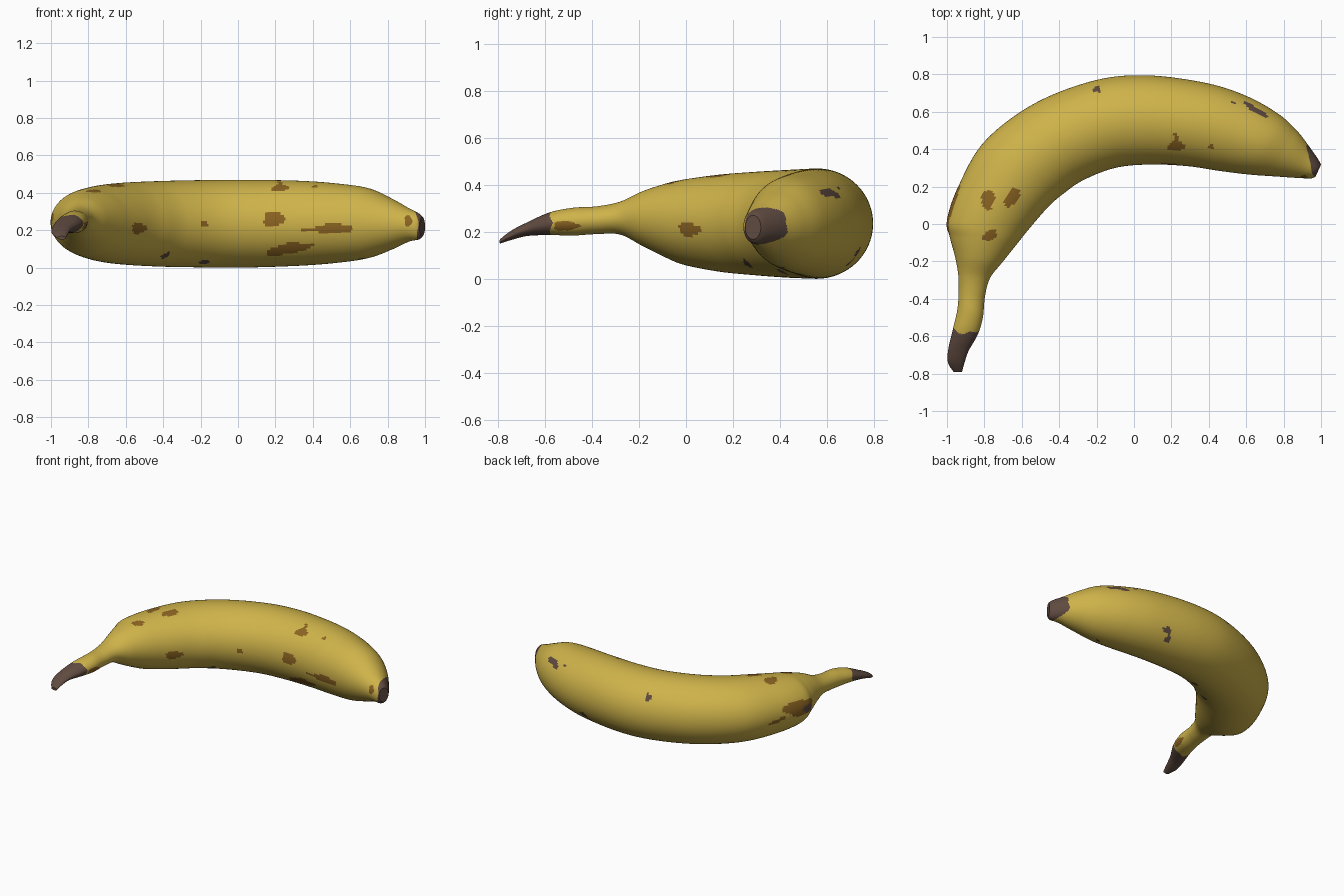
import bpy, bmesh, math
from mathutils import Vector

if "Cube" in bpy.data.objects:
    bpy.data.objects.remove(bpy.data.objects["Cube"])

SIDES, STEPS = 96, 22

def material(name, rgb):
    m = bpy.data.materials.new(name)
    m.diffuse_color = (*rgb, 1)
    m.use_nodes = True
    m.node_tree.nodes["Principled BSDF"].inputs["Base Color"].default_value = m.diffuse_color
    return m

mats = [material("yellow peel", (0.62, 0.45, 0.068)),
        material("brown bruise", (0.26, 0.125, 0.016)),
        material("dark stem", (0.115, 0.07, 0.052))]
YELLOW, BROWN, DARK = range(3)

# Cross-sections from stem to tip: outer x, y, inner x, y, bottom z, top z
stations = [Vector(s) for s in (
    (-0.965, -.790, -.920, -.792, .150, .168),
    (-0.995, -.740, -.907, -.745, .165, .205),
    (-0.993, -.670, -.885, -.680, .182, .240),
    (-0.970, -.570, -.835, -.590, .186, .282),
    (-0.945, -.460, -.808, -.500, .184, .302),
    (-0.938, -.370, -.797, -.390, .190, .308),
    (-0.940, -.270, -.770, -.290, .188, .328),
    (-0.958, -.170, -.700, -.200, .140, .372),
    (-0.985, -.070, -.620, -.100, .090, .405),
    (-1.000, 0.020, -.560, -.025, .058, .423),
    (-0.940, 0.200, -.460, 0.090, .030, .443),
    (-0.800, 0.440, -.380, 0.160, .015, .455),
    (-0.540, 0.640, -.270, 0.235, .005, .463),
    (-0.220, 0.765, -.100, 0.300, .001, .468),
    (0.060, 0.795, 0.080, 0.318, .001, .469),
    (0.380, 0.755, 0.280, 0.310, .010, .464),
    (0.600, 0.685, 0.450, 0.285, .025, .450),
    (0.770, 0.590, 0.610, 0.265, .050, .425),
    (0.870, 0.500, 0.760, 0.254, .095, .370),
    (0.940, 0.410, 0.880, 0.246, .138, .318),
    (0.985, 0.345, 0.945, 0.244, .150, .290),
    (1.000, 0.318, 0.970, 0.252, .168, .270))]

# Bruises: view, centre u, v, radius u, v, tilt in degrees, colour
spots = [
    ("top", -.78, .13, .035, .055, -5, BROWN),
    ("top", -.65, .14, .032, .058, -35, BROWN),
    ("top", -.77, -.06, .042, .026, 30, BROWN),
    ("top", .225, .415, .045, .025, 0, BROWN),
    ("top", .225, .465, .012, .03, 15, BROWN),
    ("top", .41, .41, .018, .014, 0, BROWN),
    ("top", -.20, .72, .024, .017, 10, DARK),
    ("top", .65, .61, .078, .014, -32, DARK),
    ("top", .53, .65, .012, .008, 0, DARK),
    ("front", -.53, .21, .040, .028, 0, BROWN),
    ("front", -.18, .232, .022, .012, -15, BROWN),
    ("front", .19, .26, .056, .042, 0, BROWN),
    ("front", .50, .21, .083, .027, 0, BROWN),
    ("front", .27, .10, .125, .028, 10, BROWN),
    ("front", .91, .25, .02, .03, 0, BROWN),
    ("left", .01, .24, .045, .030, 0, DARK),
    ("left", .07, .26, .13, .055, 8, BROWN),
    ("left", .25, .21, .07, .014, -15, BROWN),
    ("right", -.51, .225, .055, .02, 0, BROWN),
    ("back", .32, .11, .035, .018, 10, DARK),
    ("back", .29, .07, .025, .014, 0, DARK),
    ("below", -.18, .41, .03, .022, 20, DARK),
    ("below", -.39, .26, .024, .018, 0, DARK),
    ("below", .66, .41, .016, .012, 0, DARK)]
views = {"top": (Vector((0, 0, 1)), 0, 1), "below": (Vector((0, 0, -1)), 0, 1),
         "front": (Vector((0, -1, 0)), 0, 2), "back": (Vector((0, 1, 0)), 0, 2),
         "left": (Vector((-1, 0, 0)), 1, 2), "right": (Vector((1, 0, 0)), 1, 2)}

def inside(spot, p, n):
    view, u, v, ru, rv, tilt, _ = spot
    d, i, j = views[view]
    du, dv = p[i] - u, p[j] - v
    reach = 1.3 * max(ru, rv)
    if abs(du) > reach or abs(dv) > reach or n.dot(d) < 0.1:
        return False
    c, s = math.cos(math.radians(tilt)), math.sin(math.radians(tilt))
    a, b = (du * c + dv * s) / ru, (dv * c - du * s) / rv
    ang = math.atan2(b, a)
    wobble = 1 + 0.09 * math.sin(3 * ang + 9 * u) + 0.06 * math.sin(5 * ang + 7 * v)
    return math.hypot(a, b) < wobble

def colour(p, n):
    # dried stem end and blossom tip, with slightly ragged borders
    rag = 0.012 * math.sin(60 * p.z) + 0.008 * math.sin(70 * p.x)
    if p.y < -0.572 + rag:
        return DARK
    if p.x + 0.25 * (p.y - 0.3) > 0.952 + 0.4 * rag:
        return DARK
    for spot in spots:
        if inside(spot, p, n):
            return spot[6]
    return YELLOW

def smooth_sections(pts):
    # Catmull-Rom interpolation between the cross-sections
    out = []
    for k in range(len(pts) - 1):
        a, b = pts[max(k - 1, 0)], pts[k]
        c, d = pts[k + 1], pts[min(k + 2, len(pts) - 1)]
        for s in range(STEPS):
            t = s / STEPS
            out.append(0.5 * (2 * b + (c - a) * t + (2 * a - 5 * b + 4 * c - d) * t * t
                              + (3 * b - a - 3 * c + d) * t ** 3))
    return out + [pts[-1]]

# Banana body: elliptical rings swept through the sections
bm = bmesh.new()
rings = []
for ox, oy, ix, iy, lo, hi in smooth_sections(stations):
    mid = Vector(((ox + ix) / 2, (oy + iy) / 2, (lo + hi) / 2))
    w = Vector((ox - ix, oy - iy, 0)) / 2
    h = Vector((0, 0, (hi - lo) / 2))
    rings.append([bm.verts.new(mid + w * math.cos(q) + h * math.sin(q))
                  for q in (2 * math.pi * k / SIDES for k in range(SIDES))])
for r, s in zip(rings, rings[1:]):
    for k in range(SIDES):
        m = (k + 1) % SIDES
        bm.faces.new((r[k], r[m], s[m], s[k]))
bm.faces.new(rings[0])
bm.faces.new(rings[-1])
bmesh.ops.recalc_face_normals(bm, faces=bm.faces)
bm.normal_update()
for f in bm.faces:
    f.material_index = colour(f.calc_center_median(), f.normal)
    f.smooth = True

mesh = bpy.data.meshes.new("banana")
bm.to_mesh(mesh)
bm.free()
for m in mats:
    mesh.materials.append(m)
banana = bpy.data.objects.new("banana", mesh)
bpy.context.collection.objects.link(banana)
bpy.context.view_layer.objects.active = banana
banana.select_set(True)
bpy.ops.object.shade_smooth_by_angle(angle=math.radians(45))
